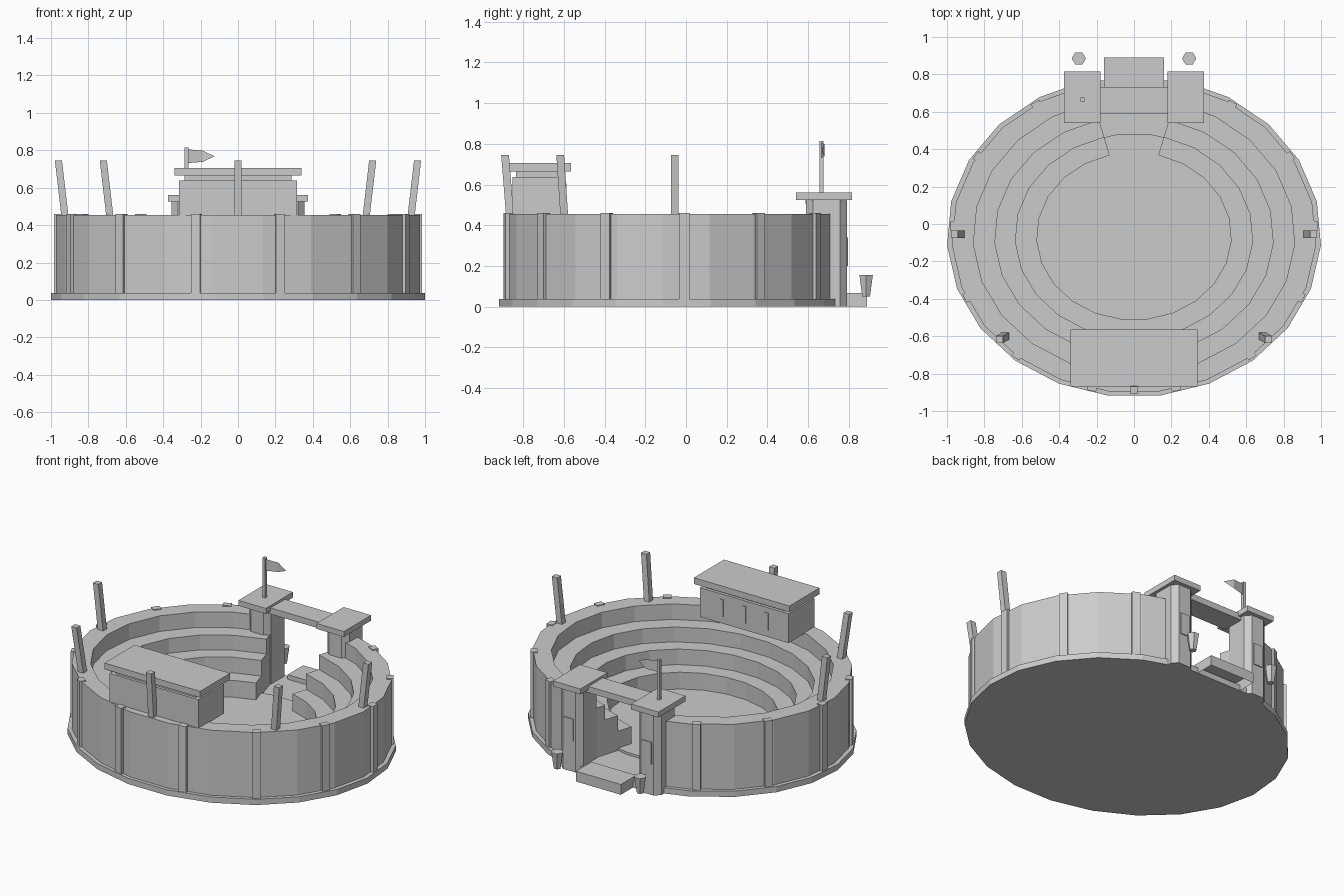
import bpy
import bmesh
from math import sin, cos, radians, atan2
from mathutils import Matrix, Vector

if "Cube" in bpy.data.objects:
    bpy.data.objects.remove(bpy.data.objects["Cube"], do_unlink=True)

stone = bpy.data.materials.new("mid_grey")
stone.use_nodes = True
GREY = (0.6, 0.6, 0.6, 1)
stone.diffuse_color = GREY
stone.node_tree.nodes["Principled BSDF"].inputs["Base Color"].default_value = GREY

CY, SQUASH = -0.065, 0.86      # centre and flattening of the oval
GATE = 14.5                    # half angle of the opening at the back
SWEEP = [-180 + GATE + i * (360 - 2 * GATE) / 21 for i in range(22)]


def oval(r, deg, z=0.0):
    """Point on the oval; the angle runs from the front towards +x."""
    a = radians(deg)
    return Vector((r * sin(a), CY - SQUASH * r * cos(a), z))


def finish(name, bm):
    bmesh.ops.recalc_face_normals(bm, faces=bm.faces)
    mesh = bpy.data.meshes.new(name)
    bm.to_mesh(mesh)
    bm.free()
    mesh.materials.append(stone)
    ob = bpy.data.objects.new(name, mesh)
    bpy.context.collection.objects.link(ob)
    return ob


def box(name, x, y, z, lean=(0, 0), chamfer=0, open_below=False):
    """Box from (min, max) pairs; lean shifts the top, chamfer cuts upright edges."""
    bm = bmesh.new()
    bmesh.ops.create_cube(bm, size=1)
    for v in bm.verts:
        top = v.co.z > 0
        v.co = [p[0] + (c + 0.5) * (p[1] - p[0]) for p, c in zip((x, y, z), v.co)]
        if top:
            v.co += Vector((*lean, 0))
    if chamfer:
        upright = [e for e in bm.edges if abs(e.verts[0].co.z - e.verts[1].co.z) > 0.01]
        bmesh.ops.bevel(bm, geom=upright, offset=chamfer, segments=1, affect="EDGES")
    if open_below:
        under = [f for f in bm.faces if f.normal.z < -0.5]
        bmesh.ops.delete(bm, geom=under, context="FACES_ONLY")
    return finish(name, bm)


def pilaster(name, r, deg, size, z0):
    """Upright box on the oval, turned to face outward."""
    a = radians(deg)
    place = (Matrix.Translation(oval(r, deg, z0 + size[2] / 2))
             @ Matrix.Rotation(atan2(SQUASH * sin(a), cos(a)), 4, "Z")
             @ Matrix.Diagonal((*size, 1)))
    bm = bmesh.new()
    bmesh.ops.create_cube(bm, size=1, matrix=place)
    return finish(name, bm)


def mast(name, x, y, lean):
    box(name, (x - 0.019, x + 0.019), (y - 0.019, y + 0.019), (0.445, 0.745), lean)


def slab(name, r, angles, z0, z1):
    """Flat slab whose outline follows the oval at the given angles."""
    bm = bmesh.new()
    low = [bm.verts.new(oval(r, a, z0)) for a in angles]
    high = [bm.verts.new(oval(r, a, z1)) for a in angles]
    bm.faces.new(low)
    bm.faces.new(high)
    for i in range(len(angles)):
        bm.faces.new((low[i - 1], low[i], high[i], high[i - 1]))
    return finish(name, bm)


# Ground slab, straight across the gate, and the arena floor
slab("base_slab", 1.001, SWEEP, 0, 0.037)
slab("arena_floor", 0.64, [7.5 + 15 * i for i in range(24)], 0.03, 0.052)

# Outer wall and stepped seating, swept round with an opening at the back
profile = [(0.975, 0.03), (0.975, 0.455), (0.86, 0.455), (0.86, 0.355),
           (0.745, 0.355), (0.745, 0.26), (0.635, 0.26), (0.635, 0.16),
           (0.52, 0.16), (0.52, 0.03)]
bm = bmesh.new()
rings = [[bm.verts.new(oval(r, a, z)) for r, z in profile] for a in SWEEP]
for here, there in zip(rings, rings[1:]):
    for i in range(len(profile)):
        bm.faces.new((here[i - 1], here[i], there[i], there[i - 1]))
bm.faces.new(rings[0])
bm.faces.new(rings[-1])
finish("wall_and_seating", bm)

# Pilasters and leaning masts
for side, label in ((1, "left"), (-1, "right")):
    for i in range(6):
        pilaster(f"pilaster_{label}_{i + 1}", 0.965, side * (13.4 + 26.8 * i),
                 (0.05, 0.04, 0.425), 0.035)
    mast(f"mast_front_{label}", side * 0.685, -0.598, (side * 0.035, -0.02))
    mast(f"mast_side_{label}", side * 0.925, -0.055, (side * 0.035, 0))
mast("mast_front", 0, -0.865, (0, -0.024))

# Spectator box at the front
box("booth_body", (-0.315, 0.315), (-0.852, -0.592), (0.45, 0.638))
box("booth_neck", (-0.285, 0.285), (-0.835, -0.61), (0.63, 0.67))
box("booth_roof", (-0.34, 0.34), (-0.87, -0.565), (0.665, 0.705))
for i in (-1, 0, 1):
    box(f"booth_slot_{i + 2}", (i * 0.16 - 0.012, i * 0.16 + 0.012),
        (-0.594, -0.586), (0.495, 0.605))

# Gate towers with caps, back panels and hexagonal braziers
for side, label in ((1, "left"), (-1, "right")):
    def span(a, b):
        return sorted((side * a, side * b))
    box(f"gate_tower_{label}", span(0.2, 0.355), (0.59, 0.79), (0, 0.53), chamfer=0.033)
    box(f"gate_cap_{label}", span(0.18, 0.375), (0.54, 0.815), (0.525, 0.56))
    box(f"gate_panel_{label}", span(0.245, 0.31), (0.788, 0.796), (0.2, 0.34))
    bm = bmesh.new()
    bmesh.ops.create_cone(bm, cap_ends=True, segments=6, radius1=0.022, radius2=0.038,
                          depth=0.105,
                          matrix=Matrix.Translation((side * 0.295, 0.885, 0.102))
                          @ Matrix.Rotation(radians(30), 4, "Z"))
    finish(f"brazier_{label}", bm)

# Gate beam and entrance step
box("gate_beam", (-0.2, 0.2), (0.588, 0.733), (0.505, 0.545))
box("entrance_step", (-0.16, 0.16), (0.733, 0.89), (0, 0.066), open_below=True)

# Flag on the right-hand tower: a bent sheet with a pointed end
box("flag_pole", (-0.285, -0.265), (0.655, 0.675), (0.555, 0.815))
bm = bmesh.new()
low, low_mid, tip, top_mid, top = [bm.verts.new(p) for p in (
    (-0.266, 0.665, 0.732), (-0.19, 0.68, 0.738), (-0.125, 0.665, 0.768),
    (-0.19, 0.68, 0.798), (-0.266, 0.665, 0.805))]
bm.faces.new((low, low_mid, top_mid, top))
bm.faces.new((low_mid, tip, top_mid))
finish("flag", bm)
